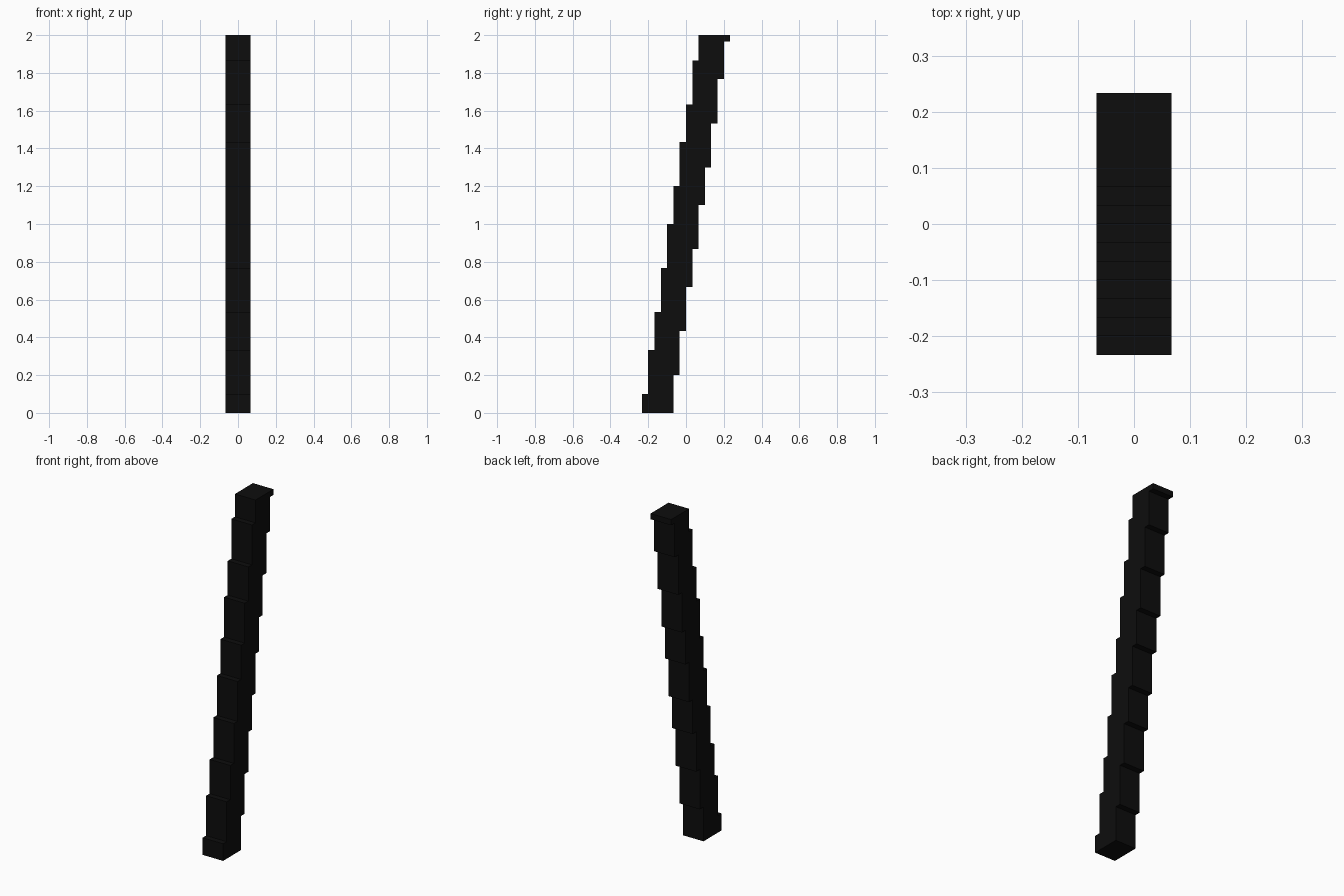
import bpy
import bmesh

if "Cube" in bpy.data.objects:
    bpy.data.objects.remove(bpy.data.objects["Cube"])

U = 1 / 30          # size of one block unit
HALF_WIDTH = 2 * U

black = bpy.data.materials.new("black")
black.diffuse_color = (0.004, 0.004, 0.004, 1)
black.use_nodes = True
black.node_tree.nodes["Principled BSDF"].inputs["Base Color"].default_value = black.diffuse_color

# Heights (in units) at which each side steps back by one unit
front_steps = [0, 3, 10, 16, 23, 30, 36, 43, 49, 56, 60]
back_steps = [0, 6, 13, 20, 26, 33, 39, 46, 53, 59, 60]


def staircase(start_y, steps):
    """Stepped outline from the ground up, as (y, z) points."""
    points = []
    for i, (low, high) in enumerate(zip(steps, steps[1:])):
        points += [((start_y + i) * U, low * U), ((start_y + i) * U, high * U)]
    return points


# Leaning stepped pole: side profile extruded across its width
profile = staircase(-2, back_steps) + staircase(-7, front_steps)[::-1]
bm = bmesh.new()
side = bm.faces.new([bm.verts.new((-HALF_WIDTH, y, z)) for y, z in profile])
extruded = bmesh.ops.extrude_face_region(bm, geom=[side], use_keep_orig=True)
verts = [g for g in extruded["geom"] if isinstance(g, bmesh.types.BMVert)]
bmesh.ops.translate(bm, verts=verts, vec=(2 * HALF_WIDTH, 0, 0))
bmesh.ops.recalc_face_normals(bm, faces=bm.faces[:])

mesh = bpy.data.meshes.new("leaning_pole")
bm.to_mesh(mesh)
bm.free()
mesh.materials.append(black)
pole = bpy.data.objects.new("leaning_pole", mesh)
bpy.context.collection.objects.link(pole)
